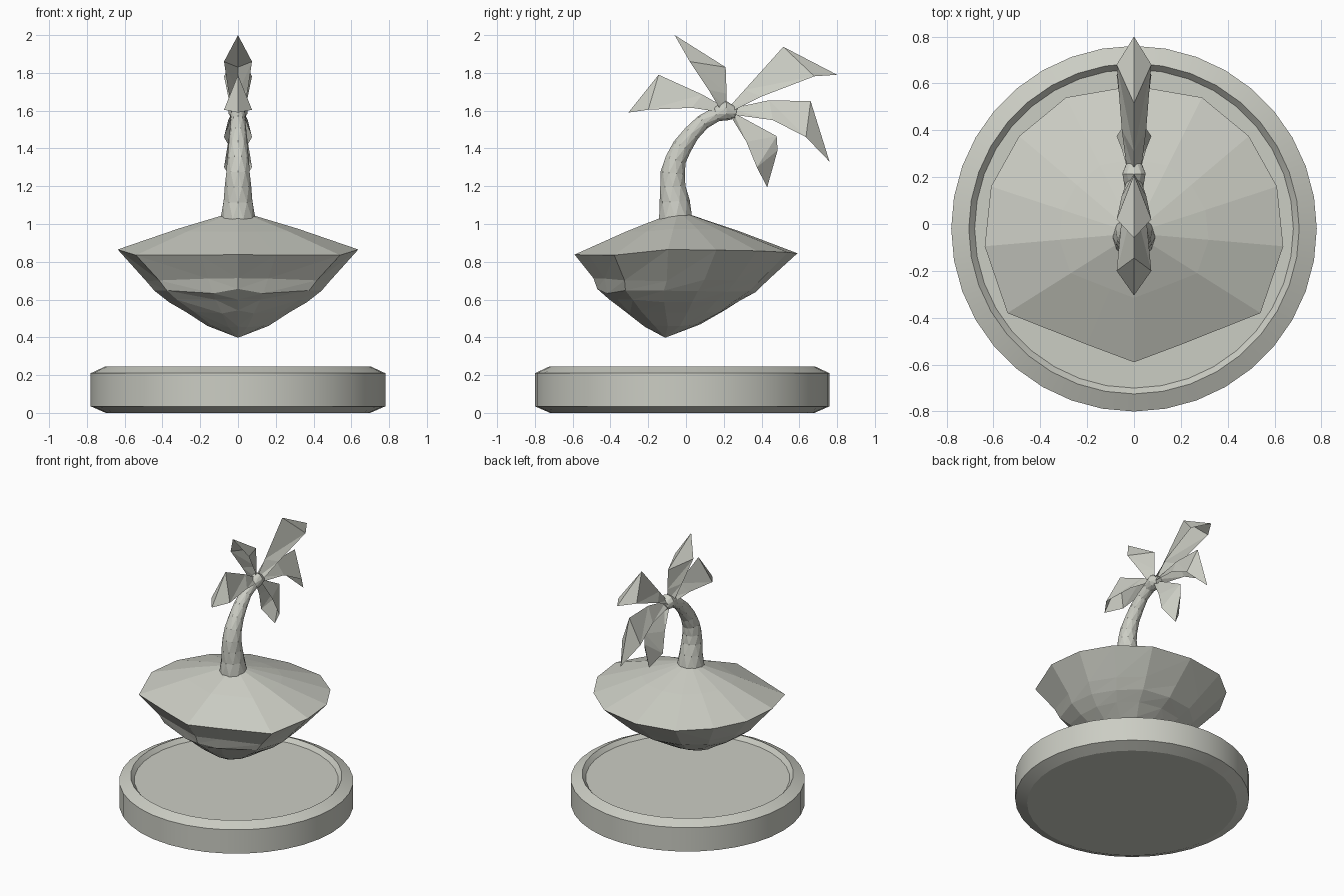
import bpy, math, random
from mathutils import Vector

if "Cube" in bpy.data.objects:
    bpy.data.objects.remove(bpy.data.objects["Cube"])

random.seed(4)
stone = bpy.data.materials.new("pale grey")
stone.diffuse_color = (0.60, 0.61, 0.55, 1)
stone.use_nodes = True
stone.node_tree.nodes["Principled BSDF"].inputs["Base Color"].default_value = stone.diffuse_color


def make(name, verts, faces):
    me = bpy.data.meshes.new(name)
    me.from_pydata([tuple(v) for v in verts], [], faces)
    me.materials.append(stone)
    ob = bpy.data.objects.new(name, me)
    bpy.context.collection.objects.link(ob)
    return ob


def bridge(rings, n, cap=True):
    """Quads between successive rings of n points, capped at both ends."""
    faces = []
    for r in range(rings - 1):
        for i in range(n):
            j = (i + 1) % n
            faces.append((r * n + i, r * n + j, (r + 1) * n + j, (r + 1) * n + i))
    if cap:
        faces.append(tuple(reversed(range(n))))
        faces.append(tuple(range((rings - 1) * n, rings * n)))
    return faces


# round base with chamfered edges and a shallow recess
N = 36
profile = [(0.70, 0), (0.78, 0.035), (0.78, 0.21), (0.705, 0.245),
           (0.68, 0.215)]
verts = [(r * math.sin(-2 * math.pi * i / N), -0.02 + r * math.cos(2 * math.pi * i / N), z)
         for r, z in profile for i in range(N)]
base = make("round_base", verts, bridge(len(profile), N))
bpy.context.view_layer.objects.active = base
base.select_set(True)
bpy.ops.object.shade_smooth_by_angle(angle=math.radians(20))
base.select_set(False)

# floating island: mirrored rim outline, from the front round to the back
half = [(0, -.59, .838), (.2, -.515, .836), (.54, -.38, .835), (.637, -.095, .865),
        (.61, .16, .862), (.49, .375, .858), (.29, .54, .85), (0, .59, .845)]
rim = half + [(-x, y, z) for x, y, z in reversed(half[1:-1])]
n = len(rim)
# underside levels: height, front y, back y, half width
levels = [(.70, -.49, .435, .49), (.645, -.47, .37, .44), (.59, -.405, .285, .37),
          (.535, -.33, .20, .275), (.465, -.22, .075, .165)]
rows = []
for k, (z, yf, yb, w) in enumerate(reversed(levels)):
    bumps = [random.uniform(-1, 1) for _ in half]
    row = []
    for i, (x, y, _) in enumerate(rim):
        b = bumps[min(i, n - i)]
        front = y < -0.2
        t = (y + .59) / 1.18
        s = 1 + (0.05 if front else 0.02) * b
        row.append((x / .637 * w * s, yf + (yb - yf) * t,
                    z + (0.015 if front else 0.006) * b))
    rows += row
rows += rim
rows += [(x * .5, -.04 + (y + .04) * .5, .962 + (z - .84) * .5) for x, y, z in rim]
faces = bridge(len(levels) + 2, n, cap=False)
tip, top = len(rows), len(rows) + 1
rows += [(0, -.11, .398), (0, -.04, 1.07)]
last = (len(levels) + 1) * n
for i in range(n):
    j = (i + 1) % n
    faces += [(tip, j, i), (last + i, last + j, top)]
# split the underside quads into alternating triangles for a rocky look
rock = []
for q, f in enumerate(faces):
    if len(f) == 4 and q < len(levels) * n:
        a, b, c, d = f
        rock += [(a, b, c), (a, c, d)] if q % n < n // 2 else [(a, b, d), (b, c, d)]
    else:
        rock.append(f)
make("floating_island", rows, rock)

# curved palm trunk: y, z, radius; rings twist by half a step for scale facets
path = [(-.055, 1.03, .092), (-.06, 1.12, .080), (-.07, 1.20, .070), (-.07, 1.27, .065),
        (-.055, 1.34, .058), (-.02, 1.41, .052), (.03, 1.48, .046), (.09, 1.54, .040),
        (.16, 1.58, .040), (.215, 1.60, .052), (.265, 1.585, .030)]
M = 10
tv, tf = [], []
for k, (y, z, r) in enumerate(path):
    a, b = path[max(k - 1, 0)], path[min(k + 1, len(path) - 1)]
    d = Vector((0, b[0] - a[0], b[1] - a[1])).normalized()
    side = Vector((0, d.z, -d.y))
    for i in range(M):
        t = 2 * math.pi * (i + .5 * (k % 2)) / M
        tv.append(Vector((r * math.cos(t), y, z)) + side * r * math.sin(t))
for k in range(len(path) - 1):
    for i in range(M):
        j = (i + 1) % M
        a, b, c, d = k * M + i, k * M + j, (k + 1) * M + j, (k + 1) * M + i
        tf += [(a, b, d), (b, c, d)] if k % 2 == 0 else [(a, b, c), (a, c, d)]
tf += [tuple(reversed(range(M))), tuple(range((len(path) - 1) * M, len(path) * M))]
make("palm_trunk", tv, tf)

# folded leaves: ridge points (y, z) on the centre plane, edge points either side
leaves = {
    "front_leaf": ([(.20, 1.62), (.087, 1.685), (-.145, 1.79), (-.305, 1.59)],
                   [(.20, 1.59), (.03, 1.615), (-.20, 1.605)]),
    "upper_leaf": ([(.215, 1.61), (.215, 1.69), (.21, 1.83), (-.06, 2.0)],
                   [(.185, 1.60), (.12, 1.71), (.02, 1.86)]),
    "back_upper_leaf": ([(.22, 1.61), (.31, 1.71), (.515, 1.938), (.80, 1.79)],
                        [(.23, 1.59), (.40, 1.675), (.68, 1.782)]),
    "back_leaf": ([(.23, 1.61), (.44, 1.655), (.66, 1.65), (.76, 1.33)],
                  [(.24, 1.58), (.46, 1.55), (.635, 1.46)]),
    "hanging_leaf": ([(.25, 1.59), (.48, 1.465), (.485, 1.39), (.43, 1.195)],
                     [(.24, 1.565), (.32, 1.435), (.375, 1.30)]),
}
for name, (ridge, edge) in leaves.items():
    verts = [(0, y, z) for y, z in ridge]
    for s in (1, -1):
        verts += [(s * w, y, z) for w, (y, z) in zip((.03, .052, .074), edge)]
    faces = []
    for o in (4, 7):
        f = [(0, 1, o + 1), (0, o + 1, o), (1, 2, o + 2), (1, o + 2, o + 1), (2, 3, o + 2)]
        faces += f if o == 4 else [g[::-1] for g in f]
    make(name, verts, faces)
